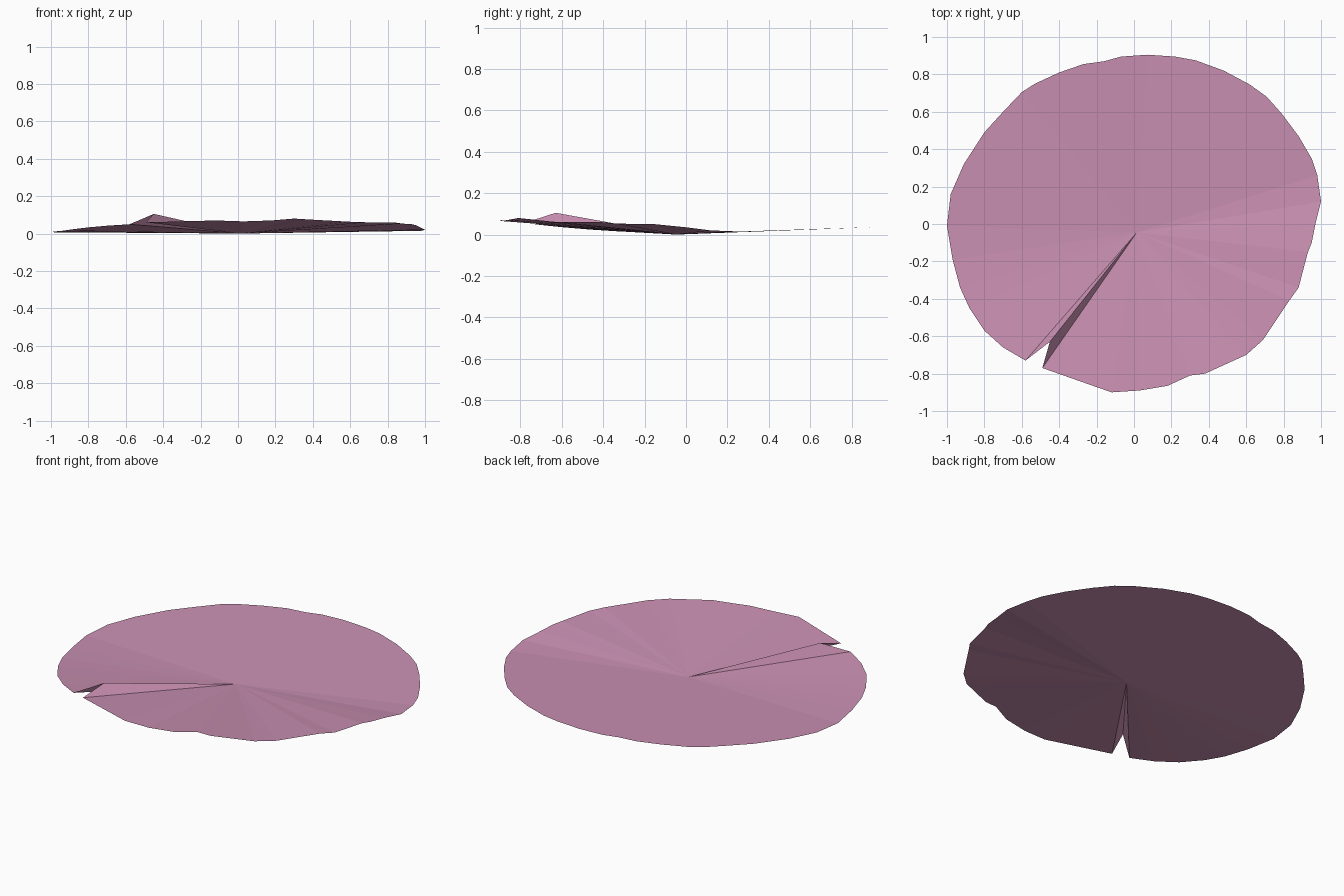
import bpy
import bmesh

# Remove the default cube
default_cube = bpy.data.objects.get("Cube")
if default_cube:
    bpy.data.objects.remove(default_cube, do_unlink=True)


def make_material(name, colour):
    material = bpy.data.materials.new(name)
    material.use_nodes = True
    material.diffuse_color = colour
    shader = next(n for n in material.node_tree.nodes if n.type == "BSDF_PRINCIPLED")
    shader.inputs["Base Color"].default_value = colour
    return material


def rim_height(y):
    """Height of the calm part of the rim: a gentle rise behind, a curl in front."""
    if y > 0:
        return 0.006 + 0.033 * y
    return 0.007 + 0.08 * y * y


# Raised, wavy rim from the right lip of the notch round to the right side
wavy_rim = [
    (-.49, -.77, .06), (-.12, -.9, .07), (.03, -.89, .065), (.18, -.865, .07),
    (.3, -.81, .08), (.38, -.8, .075), (.6, -.7, .063), (.69, -.62, .06),
    (.83, -.41, .06), (.88, -.34, .053), (.93, -.15, .05), (.95, -.1, .045),
    (.97, 0, .035), (1, .12, .02),
]

# Calm rim from the right side, round the back, to the left lip of the notch
calm_rim = [
    (.98, .26), (.95, .35), (.88, .47), (.79, .59), (.71, .68), (.62, .745),
    (.48, .82), (.33, .875), (.22, .895), (.07, .905), (-.07, .895),
    (-.16, .87), (-.27, .855), (-.4, .81), (-.53, .75), (-.6, .705),
    (-.7, .6), (-.8, .49), (-.91, .32), (-.98, .16), (-1, -.01),
    (-.97, -.19), (-.93, -.34), (-.88, -.45), (-.8, -.57), (-.7, -.66),
    (-.58, -.73),
]

# Raised fold at the back of the notch
notch_fold = [(-.45, -.63, .105)]

rim = wavy_rim + [(x, y, rim_height(y)) for x, y in calm_rim] + notch_fold

# Thin leaf: a fan of flat facets from the low centre out to the rim
bm = bmesh.new()
centre = bm.verts.new((.015, -.045, 0))
rim_verts = [bm.verts.new(point) for point in rim]
for current, following in zip(rim_verts, rim_verts[1:] + rim_verts[:1]):
    face = bm.faces.new((centre, current, following))
    face.smooth = False

mesh = bpy.data.meshes.new("lily_pad_leaf")
bm.to_mesh(mesh)
bm.free()
mesh.materials.append(make_material("dusty pink", (0.59, 0.28, 0.45, 1)))

leaf = bpy.data.objects.new("lily_pad_leaf", mesh)
bpy.context.collection.objects.link(leaf)
